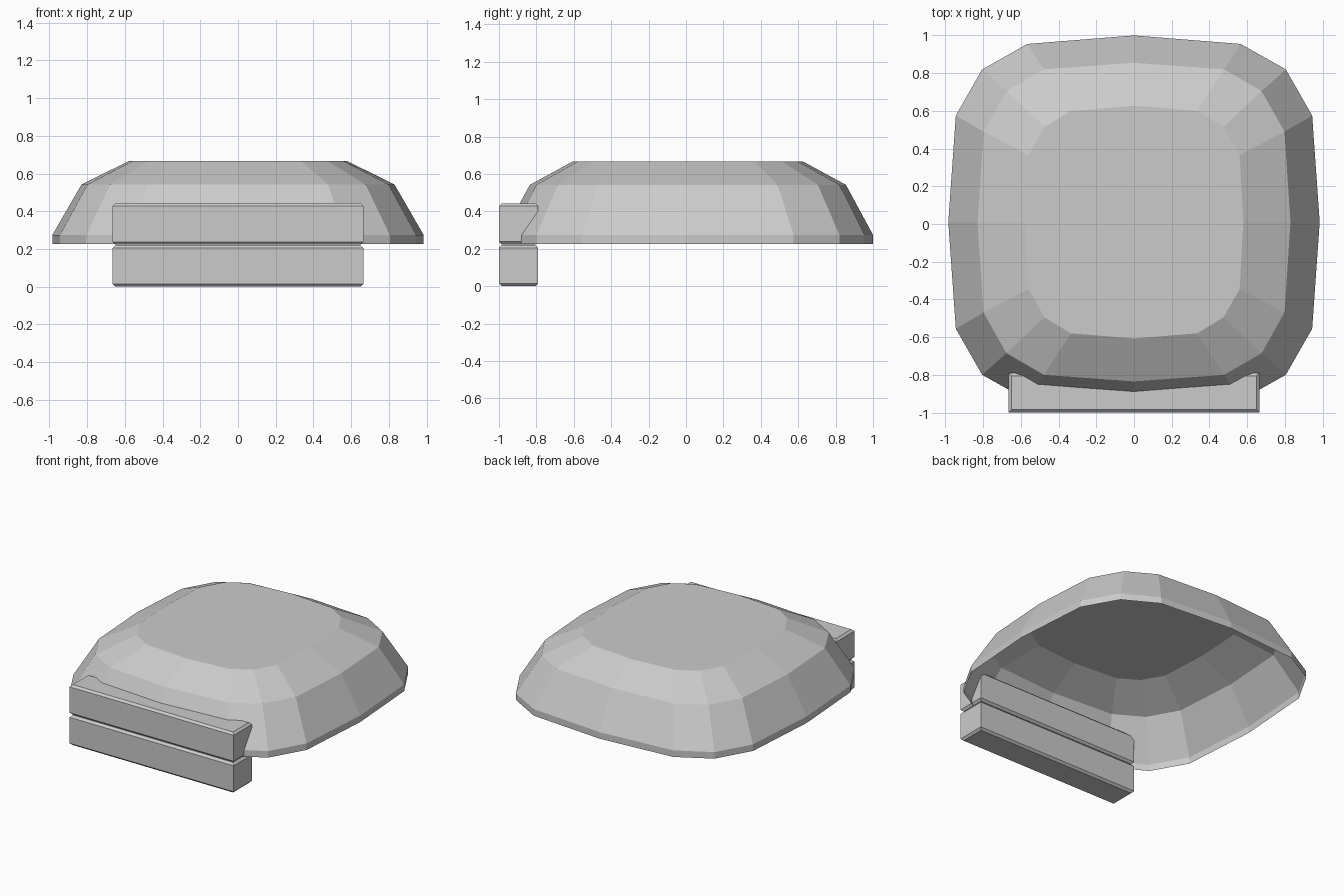
import bpy
import bmesh

if "Cube" in bpy.data.objects:
    bpy.data.objects.remove(bpy.data.objects["Cube"])


def finish(name, bm):
    bmesh.ops.recalc_face_normals(bm, faces=bm.faces)
    mesh = bpy.data.meshes.new(name)
    bm.to_mesh(mesh)
    bm.free()
    obj = bpy.data.objects.new(name, mesh)
    bpy.context.collection.objects.link(obj)
    return obj


def loft(name, rings, cap_bottom):
    """Join rings of (x, y, z) points with quads, cap the top."""
    bm = bmesh.new()
    loops = [[bm.verts.new(p) for p in ring] for ring in rings]
    n = len(loops[0])
    for a, b in zip(loops, loops[1:]):
        for i in range(n):
            j = (i + 1) % n
            bm.faces.new((a[i], a[j], b[j], b[i]))
    bm.faces.new(loops[-1])
    if cap_bottom:
        bm.faces.new(loops[0][::-1])
    return finish(name, bm)


def mirrored_ring(quarter, z, cy=0.01):
    """Mirror a quarter outline (from +y to +x) into a closed ring."""
    half = quarter + [(x, -y) for x, y in quarter[-2::-1]]
    full = half + [(-x, y) for x, y in half[-2:0:-1]]
    return [(x, y + cy, z) for x, y in full]


# Domed shell, open underneath
base = [(0, .99), (.565, .945), (.805, .81), (.945, .565), (.985, 0)]
shoulder = [(0, .845), (.478, .81), (.677, .695), (.798, .48), (.83, 0)]
crown = [(0, .617), (.335, .59), (.475, .505), (.56, .355), (.58, 0)]
loft("dome_shell", [mirrored_ring(base, .226), mirrored_ring(base, .274),
                    mirrored_ring(shoulder, .542), mirrored_ring(crown, .666)], False)


# Two stacked front bars with chamfered top and bottom edges
def bar(name, z0, z1, c=0.015):
    rings = []
    for z, i in ((z0, c), (z0 + c, 0), (z1 - c, 0), (z1, c)):
        x, y0, y1 = .665 - i, -1 + i, -.79 - i
        rings.append([(-x, y0, z), (x, y0, z), (x, y1, z), (-x, y1, z)])
    loft(name, rings, True)


bar("lower_front_bar", 0, .22)
bar("upper_front_bar", .223, .443)
